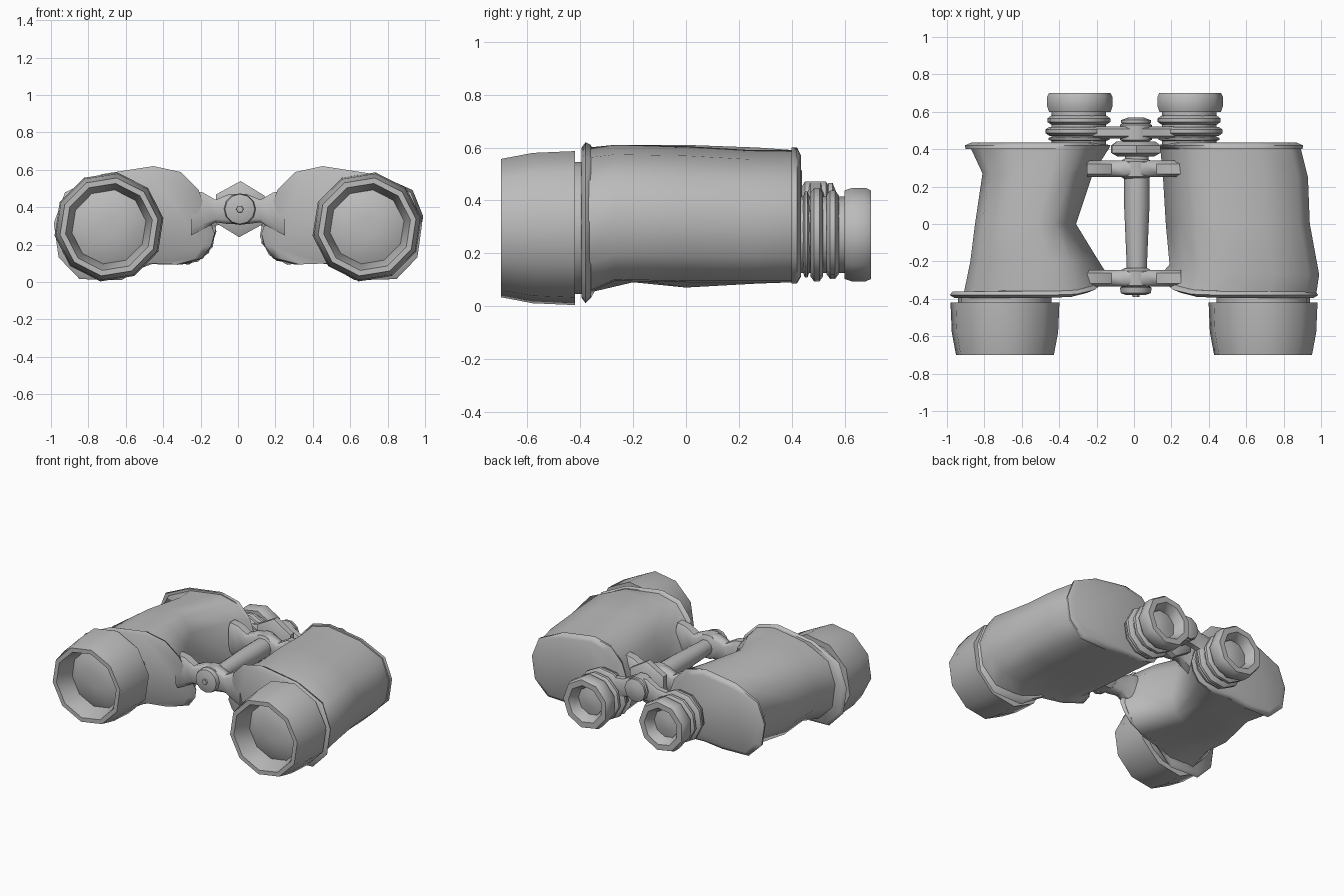
import bpy
import bmesh
import math

if "Cube" in bpy.data.objects:
    bpy.data.objects.remove(bpy.data.objects["Cube"], do_unlink=True)

grey = bpy.data.materials.new("mid grey")
grey.use_nodes = True
tone = (0.5, 0.5, 0.5, 1)
grey.diffuse_color = tone
grey.node_tree.nodes["Principled BSDF"].inputs["Base Color"].default_value = tone


def finish(name, bm, angle=50):
    bmesh.ops.recalc_face_normals(bm, faces=bm.faces)
    mesh = bpy.data.meshes.new(name)
    bm.to_mesh(mesh)
    bm.free()
    mesh.materials.append(grey)
    obj = bpy.data.objects.new(name, mesh)
    bpy.context.collection.objects.link(obj)
    bpy.ops.object.select_all(action="DESELECT")
    obj.select_set(True)
    bpy.context.view_layer.objects.active = obj
    bpy.ops.object.shade_smooth_by_angle(angle=math.radians(angle))
    return obj


def loft(name, loops, closed=False, angle=50):
    """Skin a row of equal point loops; cap the ends or join last to first."""
    bm = bmesh.new()
    rows = [[bm.verts.new(p) for p in loop] for loop in loops]
    pairs = list(zip(rows, rows[1:]))
    if closed:
        pairs.append((rows[-1], rows[0]))
    n = len(rows[0])
    for a, b in pairs:
        for i in range(n):
            j = (i + 1) % n
            bm.faces.new((a[i], a[j], b[j], b[i]))
    if not closed:
        bm.faces.new(rows[0])
        bm.faces.new(rows[-1])
    return finish(name, bm, angle)


def lathe(name, x, z, profile, sides, closed=False, turn=0.0, angle=50):
    """Turn (y, radius) points about an axis that runs along y."""
    loops = []
    for y, r in profile:
        ring = [turn + math.tau * i / sides for i in range(sides)]
        loops.append([(x + r * math.cos(a), y, z + r * math.sin(a)) for a in ring])
    return loft(name, loops, closed, angle)


# Cross-section of a body: a small prism lobe blended with a large tube,
# as fractions of width (inner to outer) and height
SECTION = [(0, .32), (.02, .2), (.08, .07), (.22, .01), (.4, .02), (.58, 0), (.84, .01),
           (.97, .2), (1, .5), (.93, .77), (.7, .93), (.38, 1), (.21, .94), (.1, .76)]


def section(side, y, inner, outer, low, high, lean=0):
    """Lean pushes the low inner corner back along y; the lobe keeps a higher floor."""
    points = []
    for u, v in SECTION:
        floor = max(low, .09) if u < .5 else low
        points.append((side * (inner + u * (outer - inner)),
                       y + lean * max(0, 1 - u * 1.8) * (1 - v),
                       floor + v * (high - floor)))
    return points


# Body stations: y, inner x, outer x, bottom z, top z, lean
STATIONS = {
    1: [(-.37, .14, .975, .05, .60, .14), (-.27, .19, .99, .095, .61, .08),
        (0, .17, .94, .09, .605), (.25, .155, .93, .09, .59), (.41, .14, .89, .09, .59)],
    -1: [(-.37, .14, .91, .05, .60, .14), (-.2, .20, .875, .09, .61, .03),
         (0, .31, .85, .07, .61), (.27, .22, .81, .085, .60), (.41, .13, .875, .09, .59)],
}

for side, label in ((1, "left"), (-1, "right")):
    # Main body with a thin flared rim at each end
    loft(label + "_body", [section(side, *s) for s in STATIONS[side]], angle=60)
    loft(label + "_front_rim", [section(side, -.395, .17, .96, .03, .60, .14),
                                section(side, -.38, .125, .985, .01, .62, .14),
                                section(side, -.36, .14, .97, .03, .61, .14)], angle=60)
    loft(label + "_rear_rim", [section(side, .40, .14, .90, .085, .60),
                               section(side, .42, .125, .905, .085, .60),
                               section(side, .435, .18, .87, .11, .57)], angle=60)

    # Objective barrel: faceted hollow hood, collar and recessed lens
    lathe(label + "_objective_hood", side * .69, .295,
          [(-.42, .295), (-.58, .288), (-.70, .265), (-.70, .235), (-.58, .20), (-.42, .20)],
          10, closed=True, turn=.16, angle=60)
    lathe(label + "_objective_collar", side * .69, .295, [(-.45, .25), (-.38, .25)], 16)
    lathe(label + "_objective_lens", side * .69, .295,
          [(-.61, .05), (-.60, .15), (-.57, .21), (-.53, .21)], 10, turn=.16, angle=60)

    # Eyepiece: stacked rings on a narrow tube, then a hollow eyecup
    ex, ez = side * .295, .27
    lathe(label + "_eyepiece_tube", ex, ez, [(.42, .145), (.60, .145)], 12)
    for name, y, r, half in (("base", .455, .165, .012), ("focus", .495, .18, .024),
                             ("grip", .555, .17, .024)):
        lathe(label + "_eyepiece_" + name + "_ring", ex, ez,
              [(y - half, r - .02), (y - half * .4, r), (y + half * .4, r), (y + half, r - .02)],
              10, turn=.15)
    lathe(label + "_eyecup", ex, ez,
          [(.60, .17), (.63, .18), (.68, .18), (.70, .17), (.70, .13), (.65, .10), (.60, .10)],
          9, closed=True, angle=60)
    lathe(label + "_eye_lens", ex, ez, [(.60, .11), (.63, .105), (.645, .04)], 10)

# Centre hinge: tapered axle with end caps and focus wheel
AZ = .39
lathe("axle", .015, AZ, [(-.34, .05), (-.2, .055), (.1, .068), (.3, .068), (.5, .05)], 10)
lathe("front_hinge_cap", .01, AZ, [(-.38, .05), (-.37, .08), (-.34, .085), (-.33, .06)], 12)
lathe("front_cap_screw", .01, AZ, [(-.39, .018), (-.37, .022)], 6)
lathe("focus_wheel", .01, AZ, [(.36, .11), (.38, .15), (.42, .15), (.44, .12)], 6, turn=.5)
lathe("rear_hinge_cap", .01, AZ, [(.53, .06), (.54, .08), (.555, .08), (.57, .04)], 10)


def bridge(name, y, half, stations):
    """Bow-tie arm across the hinge; stations are x, middle z and half height."""
    loops = []
    for x, z, h in stations:
        corners = ((-half, -.7), (-half * .6, -1), (half * .6, -1), (half, -.7),
                   (half, .7), (half * .6, 1), (-half * .6, 1), (-half, .7))
        loops.append([(x, y + dy, z + k * h) for dy, k in corners])
    loft(name, loops)


def mirrored(half_stations):
    left = [(-x, z, h) for x, z, h in reversed(half_stations)]
    return left + half_stations


# Hinge arms that hold the two bodies, and the arm between the eyepieces
ARM = mirrored([(.05, AZ, .08), (.12, .38, .06), (.19, .38, .10), (.25, .37, .12)])
bridge("front_hinge_arm", -.29, .045, ARM)
bridge("rear_hinge_arm", .295, .045, ARM)
bridge("eyepiece_arm", .49, .032,
       mirrored([(.05, AZ, .075), (.13, .36, .06), (.22, .31, .10)]))
for name, y in (("front", -.29), ("rear", .295), ("eyepiece", .49)):
    lathe(name + "_hinge_barrel", .01, AZ,
          [(y - .055, .06), (y - .04, .085), (y + .04, .085), (y + .055, .06)], 10)
